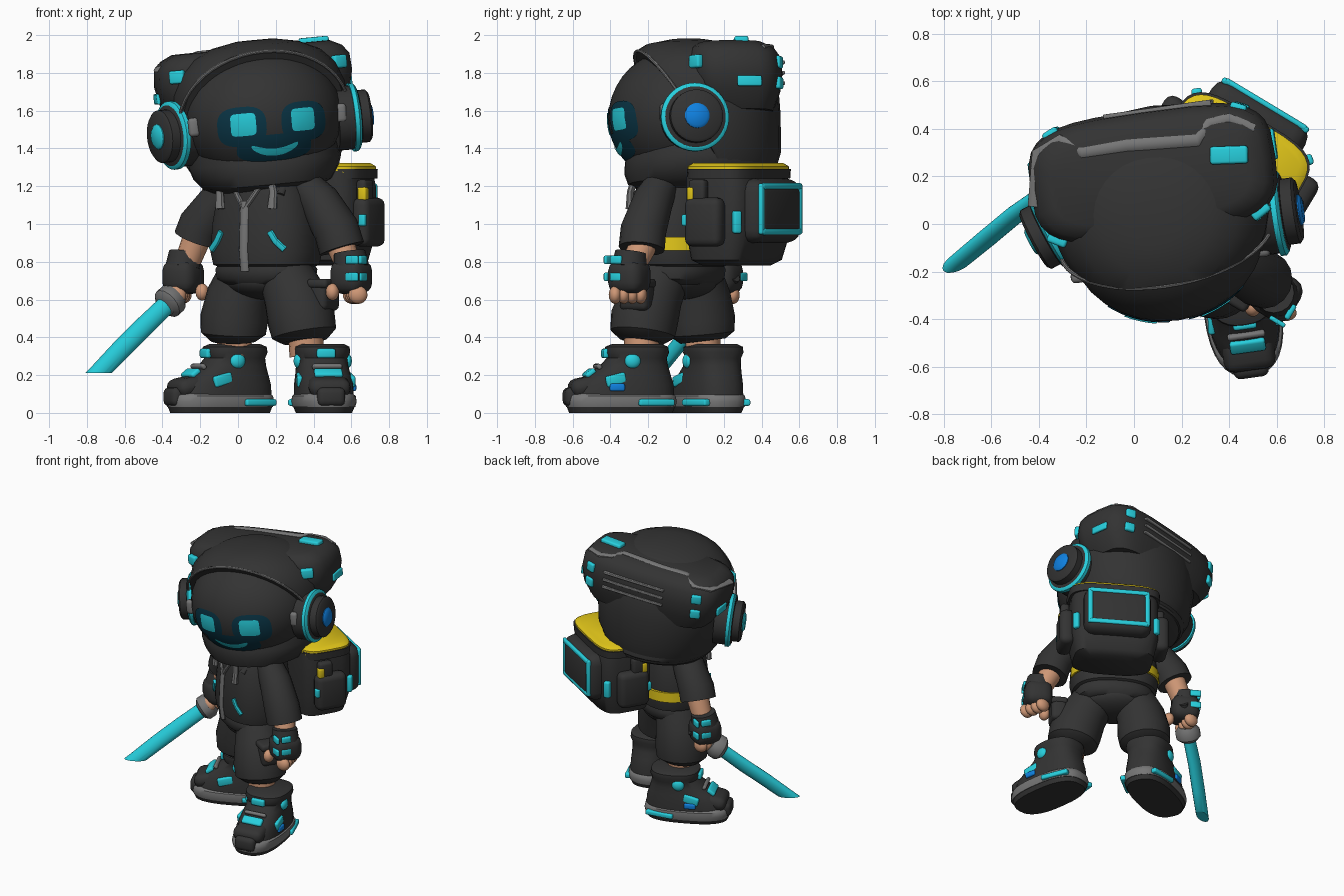
import bpy, bmesh, math
from mathutils import Matrix, Vector

if "Cube" in bpy.data.objects:
    bpy.data.objects.remove(bpy.data.objects["Cube"])


def colour(name, r, g, b):
    m = bpy.data.materials.new(name)
    m.use_nodes = True
    m.diffuse_color = (r, g, b, 1)
    m.node_tree.nodes["Principled BSDF"].inputs["Base Color"].default_value = (r, g, b, 1)
    return m


black = colour("black cloth", .033, .033, .033)
grey = colour("grey trim", .18, .18, .18)
cyan = colour("glowing cyan", .02, .62, .72)
blue = colour("bright blue", .005, .22, .75)
yellow = colour("yellow lining", .75, .56, .01)
skin = colour("skin", .62, .31, .18)
screen = colour("dark screen", .003, .035, .06)
made = []


def frame(x, y, z, yaw=0, roll=0):
    return (Matrix.Translation((x, y, z)) @ Matrix.Rotation(math.radians(yaw), 4, 'Z')
            @ Matrix.Rotation(math.radians(roll), 4, 'Y'))


WORLD = Matrix()
HEAD = frame(.13, 0, 1.57, 8, -5.5)
BODY = frame(.15, -.035, 0, -31)
PACK = BODY @ Matrix.Translation((.07, .055, 0))


def finish(name, bm, mat, M, cut=None):
    if cut:
        bmesh.ops.bisect_plane(bm, geom=bm.verts[:] + bm.edges[:] + bm.faces[:], plane_co=cut[0],
                               plane_no=cut[1], clear_inner=True)
        bmesh.ops.holes_fill(bm, edges=bm.edges[:])
    bmesh.ops.recalc_face_normals(bm, faces=bm.faces)
    me = bpy.data.meshes.new(name)
    bm.to_mesh(me)
    bm.free()
    me.materials.append(mat)
    ob = bpy.data.objects.new(name, me)
    ob.matrix_world = M
    bpy.context.collection.objects.link(ob)
    made.append(ob)


def skin_rings(bm, rings):
    rows = [[bm.verts.new(p) for p in r] for r in rings]
    n = len(rows[0])
    for a, b in zip(rows, rows[1:]):
        for i in range(n):
            bm.faces.new((a[i], a[(i + 1) % n], b[(i + 1) % n], b[i]))
    bm.faces.new(rows[0])
    bm.faces.new(rows[-1])


def oval(rx, ry, power, n=32):
    for i in range(n):
        c, s = math.cos(math.tau * i / n), math.sin(math.tau * i / n)
        yield (math.copysign(abs(c) ** (2 / power), c) * rx,
               math.copysign(abs(s) ** (2 / power), s) * ry)


def loft(name, M, rings, mat, power=2.4, cut=None):
    """Stack of rounded sections: (z, centre y, half width, half depth)."""
    bm = bmesh.new()
    skin_rings(bm, [[(x, cy + y, z) for x, y in oval(rx, ry, power)] for z, cy, rx, ry in rings])
    finish(name, bm, mat, M, cut)


def tube(name, M, pts, radii, mat, flat=1, n=16, cut=None):
    """Round or flattened tube along a path."""
    pts = [Vector(p) for p in pts]
    if not isinstance(radii, (list, tuple)):
        radii = [radii] * len(pts)
    rings = []
    for i, p in enumerate(pts):
        t = (pts[min(i + 1, len(pts) - 1)] - pts[max(i - 1, 0)]).normalized()
        u = t.cross(Vector((0, 1, 0))).normalized()
        v = t.cross(u)
        rings.append([p + u * x + v * y for x, y in oval(radii[i], radii[i] * flat, 2, n)])
    bm = bmesh.new()
    skin_rings(bm, rings)
    finish(name, bm, mat, M, cut)


def box(name, M, loc, size, mat, bevel=.02, yaw=0, pitch=0):
    bm = bmesh.new()
    bmesh.ops.create_cube(bm, size=1)
    bmesh.ops.scale(bm, vec=size, verts=bm.verts)
    bmesh.ops.bevel(bm, geom=bm.edges[:], offset=min(bevel, min(size) * .45), segments=3,
                    profile=.5, affect='EDGES')
    R = Matrix.Rotation(math.radians(yaw), 4, 'Z') @ Matrix.Rotation(math.radians(pitch), 4, 'X')
    finish(name, bm, mat, M @ Matrix.Translation(loc) @ R)


def ball(name, M, loc, size, mat):
    bm = bmesh.new()
    bmesh.ops.create_uvsphere(bm, u_segments=32, v_segments=20, radius=1)
    bmesh.ops.scale(bm, vec=size, verts=bm.verts)
    finish(name, bm, mat, M @ Matrix.Translation(loc))


# ---- head: visor, hood, cowl and rear housing
VIS_Y, VIS = -.03, (.42, .38, .36)
ball("visor", HEAD, (0, VIS_Y, 0), VIS, black)
loft("hood", HEAD, [(-.33, .08, .36, .38), (-.2, .09, .43, .41), (0, .08, .46, .42),
                    (.15, .07, .46, .42), (.25, .055, .42, .39), (.33, .04, .34, .33),
                    (.38, .02, .23, .23), (.405, .01, .1, .1)], black, 2.1,
     ((0, -.05, 0), (0, 1, .6)))
loft("cowl", HEAD, [(-.4, .03, .25, .24), (-.36, .05, .34, .36), (-.3, .075, .385, .405),
                    (-.24, .075, .405, .4), (-.15, .07, .38, .37)], black, 2.1)
arch = [math.pi * i / 24 for i in range(25)]
tube("hood_rim", HEAD, [(.455 * math.cos(a), -.05 - .21 * math.sin(a), .345 * math.sin(a))
                        for a in arch], .009, grey, n=8)
loft("rear_housing", HEAD, [(.0, .24, .43, .2), (.1, .225, .5, .25), (.2, .22, .522, .267),
                            (.29, .215, .515, .26), (.335, .21, .48, .235), (.365, .205, .42, .18)],
     black, 3.6)
for i in range(3):
    box("housing_stripe", HEAD, (.06, .478, .15 + .055 * i), (.46, .028, .018), grey, .005)
tube("housing_edge", HEAD, [(-.51, .15, .3), (-.46, .37, .315), (-.36, .41, .325), (-.27, .345, .358),
                            (-.08, .35, .36), (.22, .33, .363), (.28, .39, .345), (.36, .4, .335),
                            (.46, .34, .325)], .014, grey, 1.9, 10)
box("top_light", HEAD, (.345, .25, .368), (.16, .075, .04), cyan, .012, -6)
for s in (-1, 1):
    box("front_corner_light", HEAD, (s * .435, -.005, .25), (.085, .04, .07), cyan, .012, s * 30)
    box("side_light", HEAD, (s * .515, .27, .14), (.02, .13, .055), cyan, .008)
    for z in (.14, .25):
        box("rear_corner_light", HEAD, (s * .4, .44, z), (.07, .04, .065), cyan, .012, -s * 25)


# ---- face panels hug the curved visor
def face_plate(name, x0, z0, rx, rz, lift, mat, bend=0, power=4):
    bm = bmesh.new()
    rows = []
    for k in range(9):
        f = (k + .05) / 8.05
        row = []
        for x, z in oval(rx * f, rz * f, power, 40):
            z += z0 + bend * x * x
            x += x0
            y = VIS_Y - VIS[1] * math.sqrt(max(0, 1 - (x / VIS[0]) ** 2 - (z / VIS[2]) ** 2))
            row.append((x, y - lift, z))
        rows.append(row)
    skin_rings(bm, rows)
    bm.faces.ensure_lookup_table()
    bm.faces.remove(bm.faces[-1])
    finish(name, bm, mat, HEAD)


for s in (-1, 1):
    face_plate("eye_screen", s * .165, -.04, .125, .105, .004, screen, 0, 2.8)
    face_plate("eye", s * .16, -.03, .065, .06, .01, cyan, 0, 6)
face_plate("mouth_screen", 0, -.165, .2, .07, .005, screen, 0, 2.8)
face_plate("smile", 0, -.19, .125, .019, .011, cyan, 2.4, 3)

# ---- headphones; the right one is turned further forward
TURN = Matrix.Rotation(math.pi / 2, 4, 'Y')
for s, core, ear in ((-1, cyan, frame(-.034, .2, -.055, 20)), (1, blue, frame(0, -.02, -.05))):
    E = HEAD @ ear @ Matrix.Scale(s, 4, (1, 0, 0)) @ TURN
    for part, x0, x1, r, mat in (("ear_cup", .38, .505, .17, black), ("ear_ring", .465, .5, .182, cyan),
                                 ("ear_dome", .5, .565, .14, black), ("ear_light", .55, .582, .066, core)):
        loft(part, E, [(x0, 0, r, r), (x1 - .012, 0, r, r), (x1, 0, r - .014, r - .014)], mat, 2)
    box("ear_pad", HEAD, (s * .395, -.17, -.02), (.06, .05, .1), grey)

# ---- jacket
loft("jacket", BODY, [(.77, 0, .25, .2), (.785, 0, .285, .225), (.85, 0, .3, .235), (1, 0, .29, .23),
                      (1.15, 0, .26, .215), (1.25, 0, .21, .19), (1.33, 0, .15, .15)], black)
loft("waistband", BODY, [(.68, 0, .22, .18), (.71, 0, .265, .21), (.76, 0, .275, .215),
                         (.8, 0, .25, .2)], black)
loft("yellow_lining", BODY, [(.86, .01, .307, .242), (.93, .01, .303, .242)], yellow, 2.4,
     ((0, .05, 0), (0, 1, 0)))
tube("zip", BODY, [(0, -.222, .75), (0, -.236, .86), (0, -.229, 1.03), (0, -.222, 1.12)], .026, grey, .6, 8)
for s in (-1, 1):
    tube("collar_zip", BODY, [(0, -.226, 1.08), (s * .05, -.215, 1.15), (s * .1, -.19, 1.23)], .015, grey, 1, 8)
    tube("hood_cord", BODY, [(s * .14, -.19, 1.24), (s * .165, -.203, 1.17), (s * .16, -.208, 1.08)],
         [.022, .022, .028], grey, .8, 8)
    tube("chest_stripe", BODY, [(s * .15, -.215, .96), (s * .18, -.207, .91), (s * .225, -.188, .865)],
         .019, cyan, .7, 8)

# ---- arms: sleeve, forearm, glove, fingers
arms = {"left": [(.33, -.12, 1.23), (.43, -.175, 1.12), (.52, -.225, .97), (.55, -.235, .87), (.6, -.3, .74)],
        "right": [(-.01, .06, 1.23), (-.1, .11, 1.12), (-.195, .155, .99), (-.22, .17, .92), (-.29, .19, .74)]}
for side, (sh, up, el, cuff, hand) in arms.items():
    h = Vector(hand)
    s = 1 if side == "left" else -1
    tube(side + "_sleeve", WORLD, [sh, up, el, cuff], [.085, .108, .122, .122], black)
    tube(side + "_forearm", WORLD, [el, cuff, h], [.075, .075, .065], skin)
    tube(side + "_glove_cuff", WORLD, [h + Vector((-s * .01, .01, .11)), h + Vector((0, 0, .03))], [.085, .095], black)
    box(side + "_glove", WORLD, h + Vector((0, 0, -.02)), (.19, .2, .18), black, .06, -31)
    for i in range(4):
        f = h + Vector((s * .02, -.075 + .045 * i, -.115)) + Vector((s * .01 * (1.5 - i), 0, 0))
        ball(side + "_finger", WORLD, f, (.05, .034, .048), skin)
    ball(side + "_thumb", WORLD, h + Vector((-s * .1, -.05, -.1)), (.035, .04, .045), skin)
    G = Matrix.Translation(h) @ Matrix.Rotation(math.radians(-31), 4, 'Z')
    for z in (.07, -.02):
        box(side + "_glove_light", G, (s * .086, -s * .03, z), (.025, .07, .045), cyan, .01)
        box(side + "_knuckle_light", G, (s * .06, -s * .093, z), (.075, .02, .045), cyan, .008)

# ---- sword, its end cut level
tube("sword_grip", WORLD, [(-.22, .26, .72), (-.36, .14, .59)], .03, black)
tube("sword_guard", WORLD, [(-.325, .17, .625), (-.345, .152, .605), (-.375, .128, .578), (-.39, .115, .565)],
     [.06, .085, .085, .06], grey)
tube("sword_blade", WORLD, [(-.36, .14, .59), (-.5, .04, .455), (-.62, -.06, .335), (-.735, -.155, .215),
                            (-.85, -.25, .1)], [.05, .053, .053, .05, .046], cyan, .7,
     cut=((0, 0, .212), (0, 0, 1)))

# ---- shorts and ankles
legs = {"left": [(.24, -.11, .76), (.3, -.18, .62), (.335, -.22, .5), (.35, -.23, .42), (.355, -.235, .38)],
        "right": [(.05, .04, .76), (0, .07, .62), (-.02, .08, .5), (-.025, .085, .42), (-.025, .09, .38)]}
for side, path in legs.items():
    tube(side + "_shorts_leg", WORLD, path, [.14, .165, .18, .172, .12], black, n=24)
    x, y, z = path[-1]
    tube(side + "_ankle", WORLD, [(x, y, .45), (x + .01, y, .3)], .092, skin)
ball("hips", BODY, (0, 0, .7), (.24, .19, .1), black)
box("thigh_pocket", WORLD, (.455, -.26, .62), (.11, .17, .16), black, .03, -31)
box("thigh_pocket_flap", WORLD, (.46, -.265, .685), (.125, .185, .05), black, .02, -31)

# ---- shoes, toe towards -y in their own frame
for side, S in (("left", frame(.455, -.345, 0, 8)), ("right", frame(-.095, .11, 0, -66))):
    s = 1 if side == "left" else -1
    loft(side + "_tread", S, [(0, 0, .14, .275), (.035, 0, .155, .288)], black, 2.6)
    loft(side + "_sole", S, [(.03, 0, .157, .29), (.06, 0, .165, .297), (.09, 0, .16, .29), (.105, 0, .14, .27)],
         grey, 2.6)
    loft(side + "_upper", S, [(.085, .005, .152, .28), (.15, .015, .15, .265), (.2, .04, .142, .225),
                              (.25, .07, .135, .18), (.29, .085, .135, .158), (.32, .085, .148, .17),
                              (.35, .085, .145, .165), (.365, .085, .115, .13)], black, 2.5)
    box(side + "_toe_cap", S, (0, -.19, .14), (.22, .17, .1), black, .045, 0, 12)
    box(side + "_toe_bumper", S, (0, -.265, .085), (.15, .08, .1), black, .03)
    box(side + "_tongue_light", S, (0, -.085, .315), (.1, .03, .05), cyan, .012)
    box(side + "_lace_light", S, (0, -.17, .21), (.15, .06, .03), cyan, .012, 0, 38)
    box(side + "_lace_bar", S, (0, -.125, .245), (.16, .025, .03), grey, .01, 0, 38)
    for e in (-1, 1):
        ball(side + "_ankle_light", S, (e * .13, .045, .275), (.025, .042, .04), cyan)
        box(side + "_side_light", S, (e * .137, -.045, .175), (.03, .11, .06), cyan, .012, e * 6, 14)
        box(side + "_heel_light", S, (e * .138, .17, .055), (.04, .2, .035), cyan, .01, e * 14)
    box(side + "_side_chip", S, (s * .148, -.04, .135), (.03, .08, .04), blue, .01)

# ---- backpack, behind the body
loft("pack_body", PACK, [(.78, .34, .2, .13), (.81, .34, .27, .17), (.95, .35, .3, .2), (1.2, .35, .3, .2),
                         (1.28, .34, .29, .19)], black, 4)
loft("pack_lid", PACK, [(1.27, .35, .305, .19), (1.305, .35, .305, .19), (1.322, .35, .28, .165)], yellow, 4)
loft("pack_lid_trim", PACK, [(1.24, .355, .31, .19), (1.292, .355, .312, .194)], black, 4)
box("pack_pocket", PACK, (0, .535, 1.07), (.46, .18, .34), black, .07)
for s in (-1, 1):
    box("pocket_frame_side", PACK, (s * .195, .611, 1.08), (.034, .028, .27), cyan, .012)
    box("pocket_frame_bar", PACK, (0, .615, 1.08 + s * .12), (.4, .026, .034), cyan, .012)
    box("side_pocket", PACK, (s * .325, .34, 1.01), (.1, .22, .26), black, .04)
    box("side_strap", PACK, (s * .325, .3, 1.17), (.06, .1, .13), black, .02)
    box("side_tag", PACK, (s * .335, .265, 1.16), (.05, .04, .07), yellow, .01)
    box("pack_corner_light", PACK, (s * .272, .505, 1.01), (.045, .045, .12), cyan, .012, -s * 40)
    box("side_pocket_light", PACK, (s * .35, .235, 1.02), (.04, .03, .06), cyan, .008)
    tube("shoulder_strap", BODY, [(s * .17, .26, 1.2), (s * .17, .1, 1.25), (s * .16, -.09, 1.23),
                                  (s * .17, -.16, 1.15)], .035, black, .6)

# ---- smooth shading with sharp creases
bpy.ops.object.select_all(action='DESELECT')
for ob in made:
    ob.select_set(True)
bpy.context.view_layer.objects.active = made[0]
bpy.ops.object.shade_smooth_by_angle(angle=.75)
